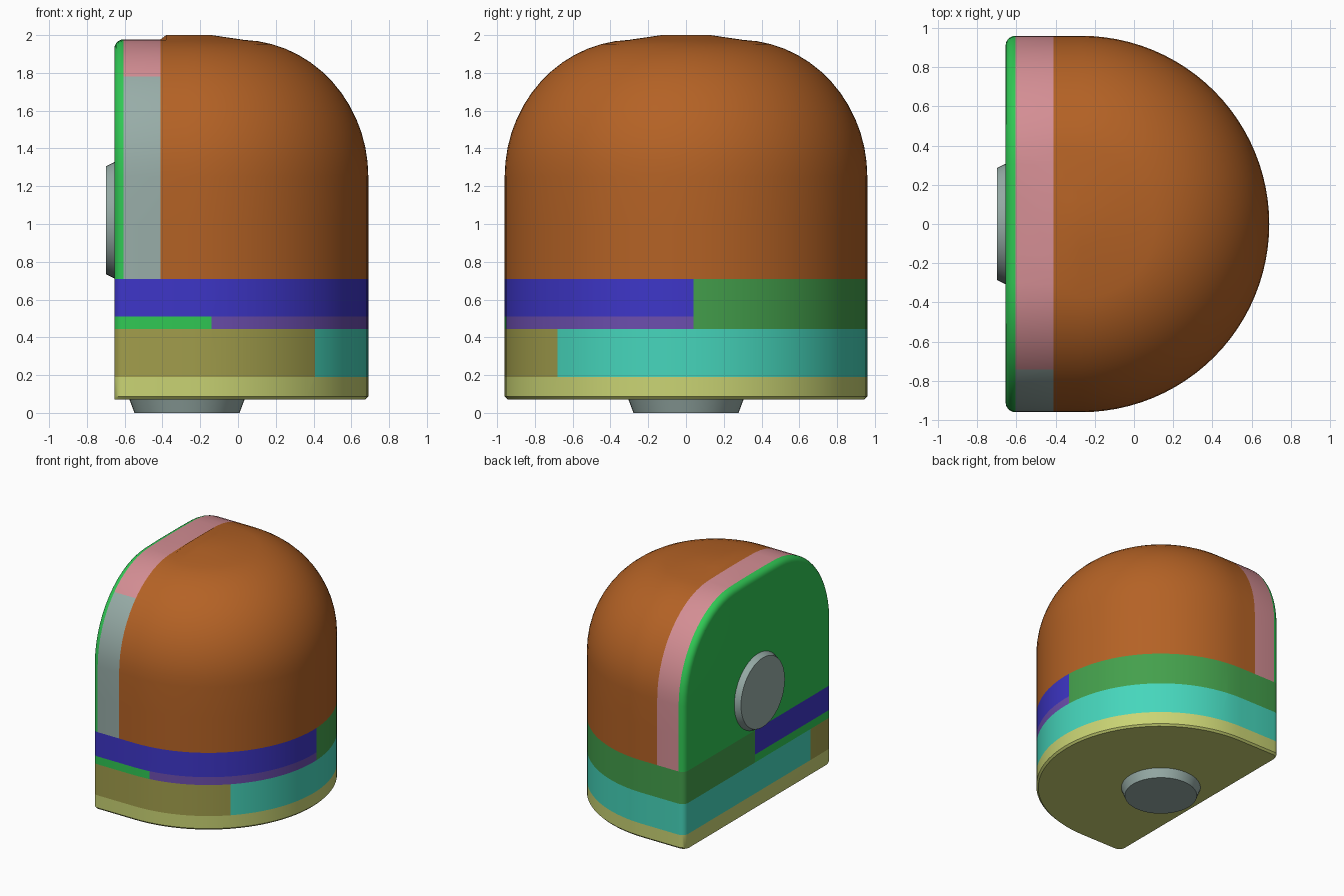
import bpy, bmesh, math
from mathutils import Matrix, Vector

cube = bpy.data.objects.get("Cube")
if cube:
    bpy.data.objects.remove(cube, do_unlink=True)

COLOURS = {
    "orange": "B46225", "pink": "D48E94", "grey": "98ADA8", "bright_green": "30C854",
    "leaf_green": "44A04C", "blue": "3E36C8", "purple": "6C4EAE", "olive": "A29E4C",
    "teal": "46D6BC", "pale_olive": "CAD474",
}
NAMES = list(COLOURS)


def linear(c):
    return c / 12.92 if c <= 0.04045 else ((c + 0.055) / 1.055) ** 2.4


def make_material(name):
    h = COLOURS[name]
    rgba = [linear(int(h[i:i + 2], 16) / 255) for i in (0, 2, 4)] + [1]
    m = bpy.data.materials.new(name)
    m.use_nodes = True
    m.diffuse_color = rgba
    m.node_tree.nodes["Principled BSDF"].inputs["Base Color"].default_value = rgba
    return m


MATS = {n: make_material(n) for n in NAMES}


def finish(bm, name, materials):
    bmesh.ops.recalc_face_normals(bm, faces=bm.faces)
    mesh = bpy.data.meshes.new(name)
    bm.to_mesh(mesh)
    bm.free()
    for m in materials:
        mesh.materials.append(MATS[m])
    ob = bpy.data.objects.new(name, mesh)
    bpy.context.collection.objects.link(ob)
    bpy.ops.object.select_all(action="DESELECT")
    ob.select_set(True)
    bpy.context.view_layer.objects.active = ob
    bpy.ops.object.shade_smooth_by_angle(angle=math.radians(30))
    return ob


# Body sizes
R, CX, BACK, ROUND = 0.96, -0.27, -0.655, 0.05
EDGE, SEAM, BAND_TOP = BACK + ROUND, -0.41, 1.978
SPRING, FLAT = 1.25, 0.28

# Wall and dome profile: radius, height, outward normal
profile = [(R - 0.015, 0.072, 1, 0)]
profile += [(R, z, 1, 0) for z in (0.087, 0.19, 0.445, 0.51, 0.71, 1.0)]
for k in range(15):
    a = math.radians(88) * k / 14
    profile.append((FLAT + (R - FLAT) * math.cos(a), SPRING + 0.725 * math.sin(a),
                    math.cos(a), math.sin(a)))
profile.append((0.13, 2.0, 0, 1))

# Straight stations from the rounded back edge to the seam: x and inset
stations = []
for k in range(6):
    t = math.pi / 2 * (1 - k / 5)
    stations.append((EDGE - ROUND * math.sin(t), ROUND * (1 - math.cos(t))))
stations += [(SEAM, 0), (SEAM + 0.03, 0)]


def ring(r, z, nr, nz):
    side = []
    for x, d in stations:
        top = min(z, BAND_TOP) if x <= SEAM else z
        side.append(Vector((x, r - d * nr, top - d * nz)))
    arc = []
    for k in range(49):
        a = math.pi / 2 - math.pi * k / 48
        arc.append(Vector((CX + r * math.cos(a), r * math.sin(a), z)))
    return side + arc + [Vector((p.x, -p.y, p.z)) for p in reversed(side)]


# Body skin: stacked rings closed by strips across the top and bottom
bm = bmesh.new()
rings = [[bm.verts.new(p) for p in ring(*row)] for row in profile]
n = len(rings[0])
for lo, hi in zip(rings, rings[1:]):
    for i in range(n):
        j = (i + 1) % n
        bm.faces.new((lo[i], lo[j], hi[j], hi[i]))
for cap in (rings[0], rings[-1]):
    for i in range(n // 2):
        idx = dict.fromkeys((i, i + 1, n - 2 - i, n - 1 - i))
        bm.faces.new([cap[k] for k in idx])

# Cut the colour borders into the skin
FRONT_Y, MID_Y, STRIP_X, GREY_Z = -0.68, 0.04, -0.14, 1.78


def cut(axis, value, lo, hi):
    faces = [f for f in bm.faces if lo < f.calc_center_median().z < hi]
    geom = faces + list({e for f in faces for e in f.edges})
    geom += list({v for f in faces for v in f.verts})
    normal = Vector([float(k == axis) for k in range(3)])
    bmesh.ops.bisect_plane(bm, geom=geom, dist=1e-5, plane_co=normal * value, plane_no=normal)


cut(1, FRONT_Y, 0.19, 0.445)
cut(1, MID_Y, 0.445, 0.71)
cut(0, STRIP_X, 0.445, 0.51)
cut(2, GREY_Z, 1.5, 1.95)


def body_colour(c):
    if c.z < 0.19:
        return "pale_olive"
    if c.z < 0.445:
        return "olive" if c.y < FRONT_Y else "teal"
    if c.z < 0.71:
        if c.y > MID_Y:
            return "leaf_green"
        if c.z > 0.51:
            return "blue"
        return "bright_green" if c.x < STRIP_X else "purple"
    if c.x > SEAM:
        return "orange"
    if c.x < EDGE:
        return "bright_green"
    return "grey" if c.y < 0 and c.z < GREY_Z else "pink"


for f in bm.faces:
    f.material_index = NAMES.index(body_colour(f.calc_center_median()))
finish(bm, "domed_body", NAMES)


# Round studs on the back and underneath
def stud(name, centre, turn, r_base, r_tip, depth):
    b = bmesh.new()
    bmesh.ops.create_cone(b, cap_ends=True, segments=48, radius1=r_base, radius2=r_tip,
                          depth=depth, matrix=Matrix.Translation(centre) @ turn)
    finish(b, name, ["grey"])


stud("back_stud", (-0.675, 0, 1.02), Matrix.Rotation(-math.pi / 2, 4, "Y"), 0.31, 0.285, 0.05)
stud("bottom_stud", (CX, 0, 0.04), Matrix.Rotation(math.pi, 4, "X"), 0.308, 0.278, 0.08)
